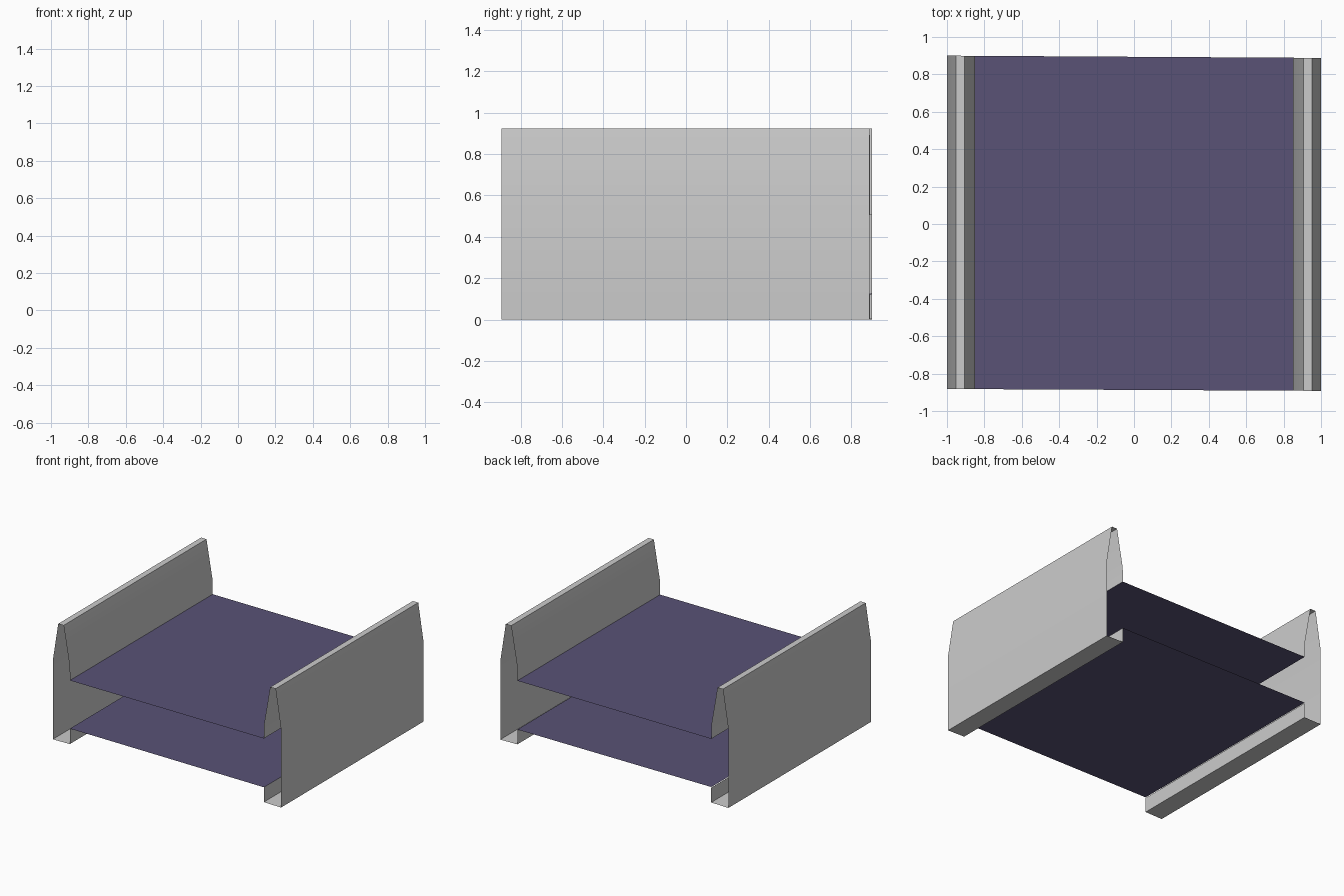
import bpy

if "Cube" in bpy.data.objects:
    bpy.data.objects.remove(bpy.data.objects["Cube"])

# dark violet finish for the two decks
violet = bpy.data.materials.new("dark_violet")
violet.diffuse_color = (0.10, 0.085, 0.18, 1)
violet.use_nodes = True
violet.node_tree.nodes["Principled BSDF"].inputs["Base Color"].default_value = violet.diffuse_color


def ends(x):
    # the ends are very slightly out of square
    return -0.887 - 0.005 * x, 0.894 - 0.006 * x


def sheet(name, profile, material=None):
    """Sweep an open x-z profile from front to back as a thin sheet."""
    verts = []
    for x, z in profile:
        front, back = ends(x)
        verts += [(x, front, z), (x, back, z)]
    faces = [(2 * i, 2 * i + 2, 2 * i + 3, 2 * i + 1)
             for i in range(len(profile) - 1)]
    mesh = bpy.data.meshes.new(name)
    mesh.from_pydata(verts, [], faces)
    obj = bpy.data.objects.new(name, mesh)
    bpy.context.collection.objects.link(obj)
    if material:
        mesh.materials.append(material)
    bpy.ops.object.select_all(action='DESELECT')
    obj.select_set(True)
    bpy.context.view_layer.objects.active = obj
    bpy.ops.object.shade_smooth_by_angle(angle=0.6)
    return obj


# side rails: foot, outer wall, tapered crest and inner lip
rail = [(0.85, 0.12), (0.85, 0.003), (1.0, 0.0), (1.0, 0.12), (1.0, 0.62),
        (0.952, 0.925), (0.905, 0.925), (0.852, 0.62), (0.85, 0.505)]
sheet("right_rail", rail)
sheet("left_rail", [(-x, z) for x, z in reversed(rail)])

# flat decks joining the rails
sheet("upper_deck", [(0.85, 0.505), (-0.85, 0.505)], violet)
sheet("lower_deck", [(-0.85, 0.125), (0.85, 0.12)], violet)
